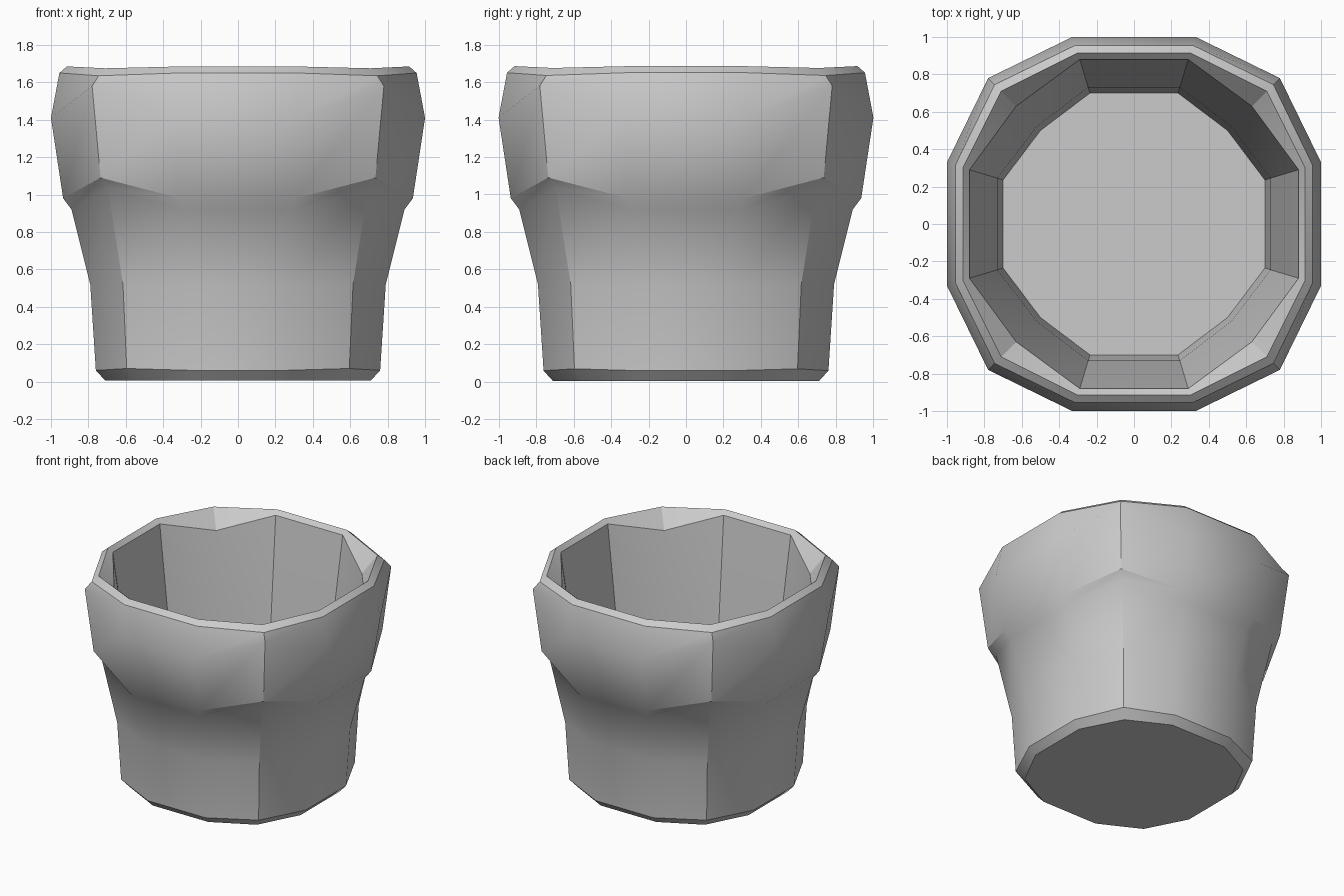
import bpy, bmesh

if "Cube" in bpy.data.objects:
    bpy.data.objects.remove(bpy.data.objects["Cube"])

# Each ring: side distance, side half-width, side height, corner offset, corner height
RINGS = [
    # outside: base chamfer, body, collar, rim
    (0.71, 0.24, 0.005, 0.55, 0.005),
    (0.76, 0.25, 0.06, 0.595, 0.07),
    (0.79, 0.26, 0.52, 0.615, 0.52),
    (0.89, 0.295, 0.92, 0.695, 1.03),
    (0.935, 0.31, 0.98, 0.735, 1.09),
    (1.00, 0.33, 1.41, 0.78, 1.58),
    (0.955, 0.315, 1.65, 0.745, 1.635),
    (0.915, 0.30, 1.685, 0.71, 1.675),
    # inside: lip, wall, floor
    (0.88, 0.29, 1.655, 0.63, 1.54),
    (0.73, 0.245, 0.52, 0.52, 0.52),
    (0.70, 0.235, 0.07, 0.50, 0.07),
]


def ring_points(d, a, zs, c, zc):
    """Twelve points: two per side plus one per corner, turned four times."""
    pts = []
    quarter = [(d, -a, zs), (d, a, zs), (c, c, zc)]
    for _ in range(4):
        pts += quarter
        quarter = [(-y, x, z) for x, y, z in quarter]
    return pts


# Pot: loft the rings, close the underside and the inner floor
bm = bmesh.new()
loops = [[bm.verts.new(p) for p in ring_points(*r)] for r in RINGS]
for lo, hi in zip(loops, loops[1:]):
    for i in range(12):
        j = (i + 1) % 12
        bm.faces.new((lo[i], lo[j], hi[j], hi[i]))
bm.faces.new(loops[0][::-1])
bm.faces.new(loops[-1])
bmesh.ops.recalc_face_normals(bm, faces=bm.faces)

mesh = bpy.data.meshes.new("flower_pot")
bm.to_mesh(mesh)
bm.free()
pot = bpy.data.objects.new("flower_pot", mesh)
bpy.context.collection.objects.link(pot)

# Smooth sides with sharp corners
bpy.context.view_layer.objects.active = pot
pot.select_set(True)
bpy.ops.object.shade_smooth_by_angle(angle=0.5236)
